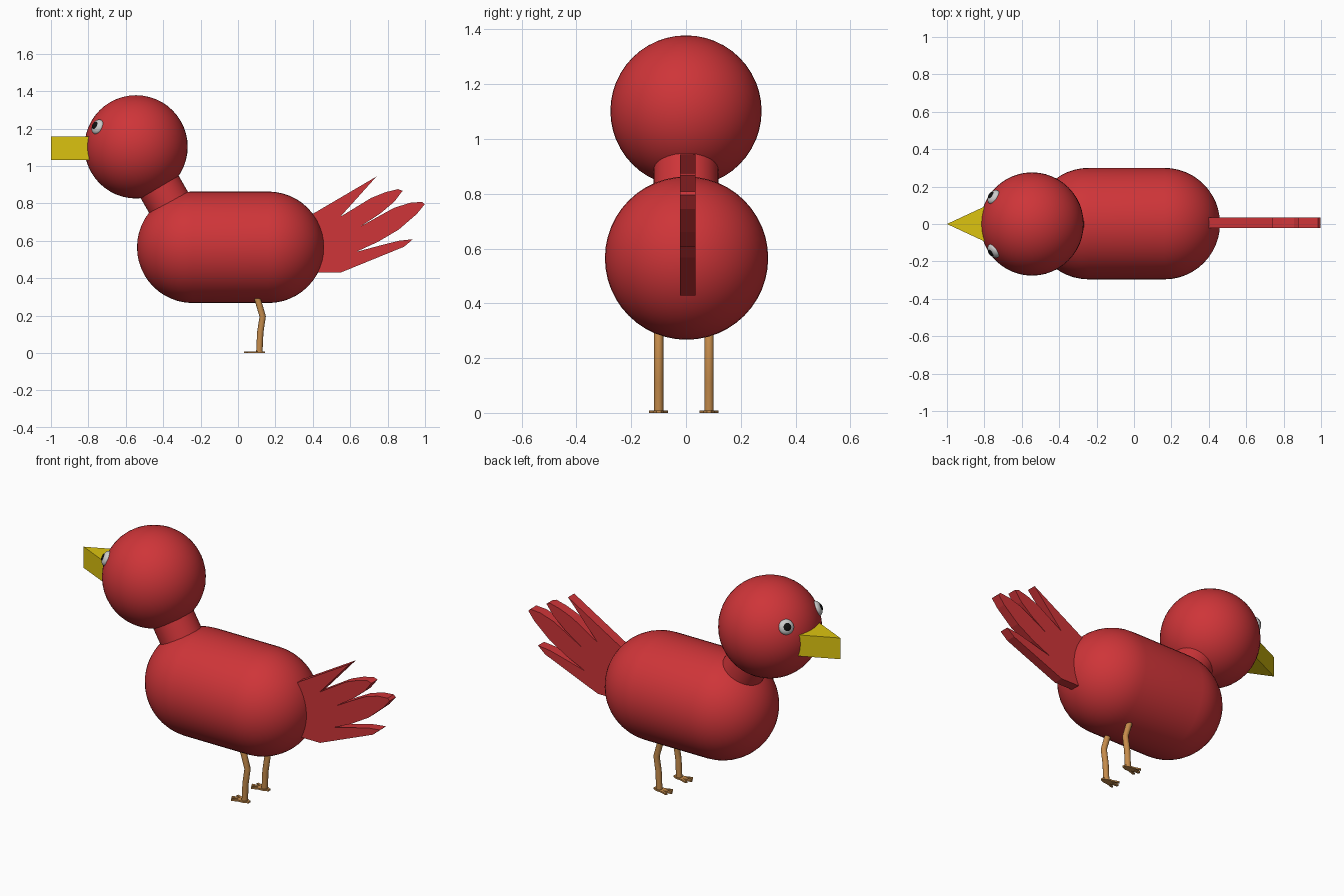
import bpy, bmesh, math
from mathutils import Vector

if "Cube" in bpy.data.objects:
    bpy.data.objects.remove(bpy.data.objects["Cube"])


def material(name, rgb):
    m = bpy.data.materials.new(name)
    m.diffuse_color = (*rgb, 1)
    m.use_nodes = True
    m.node_tree.nodes["Principled BSDF"].inputs["Base Color"].default_value = m.diffuse_color
    return m


RED = material("red", (0.62, 0.035, 0.04))
YELLOW = material("yellow", (0.72, 0.55, 0.005))
TAN = material("tan", (0.56, 0.26, 0.07))
WHITE = material("white", (0.75, 0.75, 0.75))
BLACK = material("black", (0.005, 0.005, 0.005))


def finish(bm, name, mat, smooth=True):
    bmesh.ops.recalc_face_normals(bm, faces=bm.faces)
    me = bpy.data.meshes.new(name)
    bm.to_mesh(me)
    bm.free()
    ob = bpy.data.objects.new(name, me)
    bpy.context.collection.objects.link(ob)
    me.materials.append(mat)
    if smooth:
        bpy.ops.object.select_all(action='DESELECT')
        ob.select_set(True)
        bpy.context.view_layer.objects.active = ob
        bpy.ops.object.shade_smooth_by_angle(angle=math.radians(35))
    return ob


def ball(name, mat, centre, scale, normal=(0, 0, 1), seg=48):
    bm = bmesh.new()
    bmesh.ops.create_uvsphere(bm, u_segments=seg, v_segments=seg // 2, radius=1)
    ob = finish(bm, name, mat)
    ob.location, ob.scale = centre, scale
    ob.rotation_euler = Vector(normal).to_track_quat('Z', 'Y').to_euler()
    return ob


def plate(name, mat, points, offset):
    """Extrude a flat outline along the offset vector."""
    bm = bmesh.new()
    face = bm.faces.new([bm.verts.new(p) for p in points])
    new = bmesh.ops.extrude_face_region(bm, geom=[face], use_keep_orig=True)["geom"]
    bmesh.ops.translate(bm, vec=offset,
                        verts=[g for g in new if isinstance(g, bmesh.types.BMVert)])
    return finish(bm, name, mat, False)


def tube(name, mat, path, radius, sides):
    """Sweep a circle along a path in the xz plane, with mitred bends."""
    pts = [Vector(p) for p in path]
    bm = bmesh.new()
    rings = []
    for i, p in enumerate(pts):
        d = (pts[min(i + 1, len(pts) - 1)] - pts[max(i - 1, 0)]).normalized()
        u, v = Vector((0, 1, 0)), Vector((0, 1, 0)).cross(d)
        angles = [2 * math.pi * k / sides for k in range(sides)]
        rings.append([bm.verts.new(p + radius * (math.cos(a) * u + math.sin(a) * v))
                      for a in angles])
    for a, b in zip(rings, rings[1:]):
        for k in range(sides):
            n = (k + 1) % sides
            bm.faces.new((a[k], a[n], b[n], b[k]))
    bm.faces.new(rings[0])
    bm.faces.new(rings[-1])
    return finish(bm, name, mat)


# Body: capsule along x, spun from a half profile
bm = bmesh.new()
R, N = 0.298, 12
half = [math.pi / 2 * i / N for i in range(N + 1)]
prof = [(-0.242 - R * math.cos(a), R * math.sin(a)) for a in half]
prof += [(0.162 + R * math.cos(a), R * math.sin(a)) for a in reversed(half)]
vs = [bm.verts.new((x, 0, z)) for x, z in prof]
es = [bm.edges.new(p) for p in zip(vs, vs[1:])]
bmesh.ops.spin(bm, geom=vs + es, cent=(0, 0, 0), axis=(1, 0, 0),
               angle=2 * math.pi, steps=48)
bmesh.ops.remove_doubles(bm, verts=bm.verts, dist=1e-4)
body = finish(bm, "body", RED)
body.location = (0, 0.002, 0.565)

# Head and neck
ball("head", RED, (-0.545, 0, 1.102), (0.276,) * 3)
tube("neck", RED, [(-0.3, 0, 0.68), (-0.5, 0, 1.03)], 0.118, 40)

# Beak: upright triangular prism
plate("beak", YELLOW, [(-1, 0, 1.032), (-0.72, -0.13, 1.032), (-0.72, 0.13, 1.032)],
      (0, 0, 0.124))

# Tail: flat fan of four feathers
tail = [(0.3, 0.68), (0.397, 0.742), (0.74, 0.943), (0.547, 0.728), (0.712, 0.829),
        (0.79, 0.86), (0.855, 0.876), (0.88, 0.867), (0.835, 0.808), (0.76, 0.745),
        (0.653, 0.675), (0.76, 0.735), (0.835, 0.776), (0.92, 0.803), (0.985, 0.808),
        (0.998, 0.795), (0.957, 0.744), (0.86, 0.66), (0.75, 0.595), (0.63, 0.54),
        (0.78, 0.58), (0.86, 0.6), (0.935, 0.608), (0.888, 0.568), (0.547, 0.429),
        (0.3, 0.429)]
plate("tail", RED, [(x, -0.022, z) for x, z in tail], (0, 0.057, 0))

# Eyes, legs and feet on both sides
for side, s in (("right", -1), ("left", 1)):
    n = Vector((-0.77, 0.54 * s, 0.40)).normalized()
    c = Vector((-0.545, 0, 1.102))
    ball(side + "_eye", WHITE, c + n * 0.272, (0.042, 0.042, 0.025), n, 24)
    ball(side + "_pupil", BLACK, c + n * 0.288, (0.024, 0.024, 0.013), n, 24)

    y = 0.092 * s - 0.008
    tube(side + "_leg", TAN, [(0.09, y, 0.33), (0.107, y, 0.28), (0.132, y, 0.195),
                              (0.119, y, 0.11), (0.114, y, 0.004)], 0.017, 16)
    upper = [(0.145, 0.008), (0.12, 0.02), (0.09, 0.022), (0.05, 0.035),
             (0.043, 0.026), (0.082, 0.009), (0.032, 0.007)]
    outline = upper + [(x, -w) for x, w in reversed(upper)]
    plate(side + "_foot", TAN, [(x, y + w, 0) for x, w in outline], (0, 0, 0.009))
